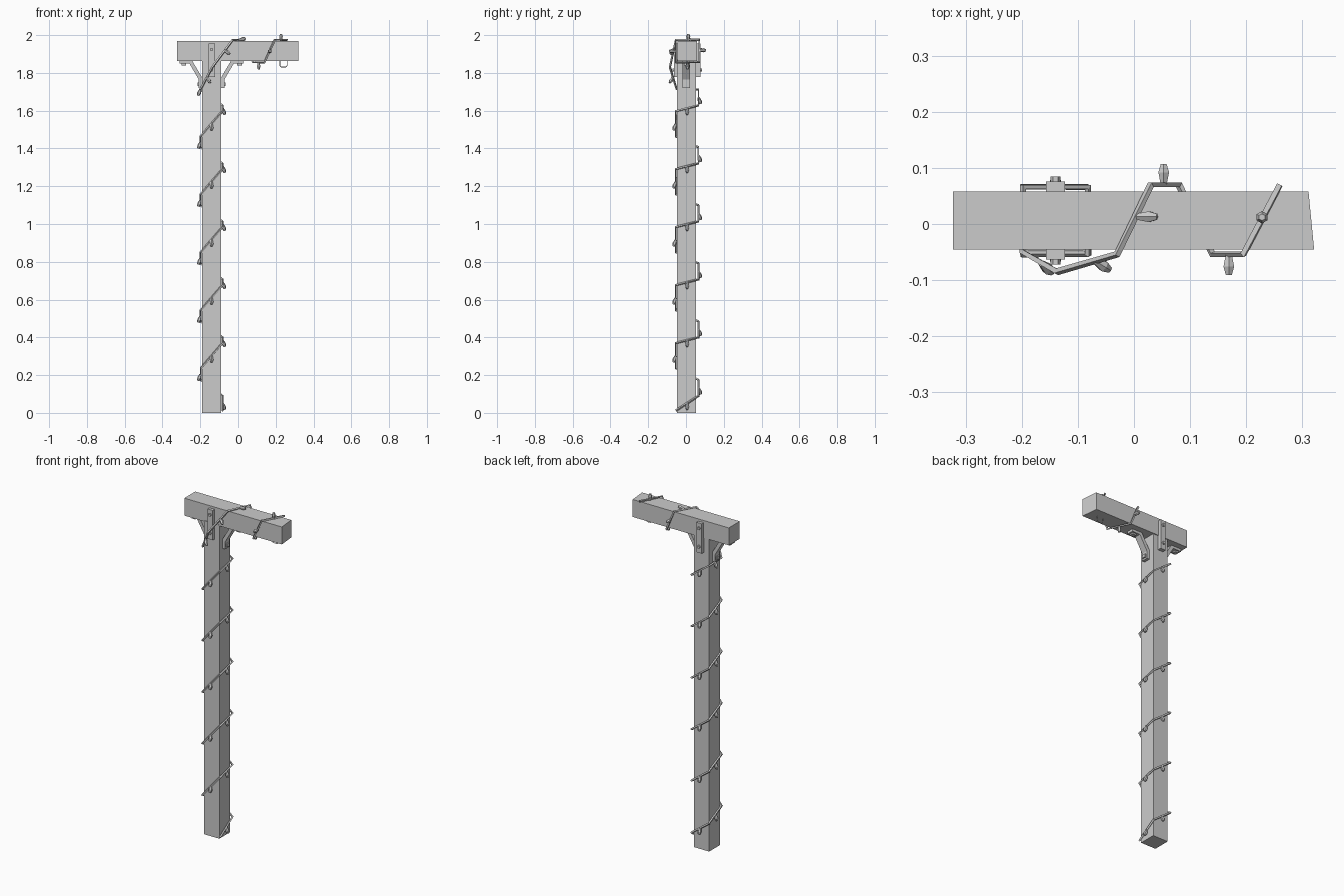
import bpy, bmesh
from mathutils import Vector

if "Cube" in bpy.data.objects:
    bpy.data.objects.remove(bpy.data.objects["Cube"])


def prism(name, corners, axis, lo, hi):
    """Extrude a 2D outline along x, y or z."""
    def put(p, t):
        a, b = p
        return {'x': (t, a, b), 'y': (a, t, b), 'z': (a, b, t)}[axis]
    bm = bmesh.new()
    low = [bm.verts.new(put(p, lo)) for p in corners]
    high = [bm.verts.new(put(p, hi)) for p in corners]
    n = len(corners)
    bm.faces.new(low)
    bm.faces.new(high)
    for i in range(n):
        bm.faces.new((low[i], low[(i + 1) % n], high[(i + 1) % n], high[i]))
    bmesh.ops.recalc_face_normals(bm, faces=bm.faces)
    return finish(name, bm)


def finish(name, bm):
    me = bpy.data.meshes.new(name)
    bm.to_mesh(me)
    bm.free()
    ob = bpy.data.objects.new(name, me)
    bpy.context.collection.objects.link(ob)
    return ob


def box(name, x0, x1, y0, y1, z0, z1):
    return prism(name, [(x0, y0), (x1, y0), (x1, y1), (x0, y1)], 'z', z0, z1)


def wire(name, points, radius):
    cu = bpy.data.curves.new(name, 'CURVE')
    cu.dimensions = '3D'
    cu.bevel_depth = radius
    cu.bevel_resolution = 0
    cu.use_fill_caps = True
    sp = cu.splines.new('POLY')
    sp.points.add(len(points) - 1)
    for p, co in zip(sp.points, points):
        p.co = (*co, 1)
    sp.use_smooth = False
    ob = bpy.data.objects.new(name, cu)
    bpy.context.collection.objects.link(ob)
    return ob


def bulb(pos, direction):
    """Faceted bulb: narrow socket, wide middle, blunt tip."""
    rot = Vector(direction).to_track_quat('Z', 'Y').to_matrix().to_4x4()
    bm = bmesh.new()
    for r1, r2, z0, z1 in ((.006, .011, 0, .022), (.011, .006, .022, .037)):
        new = bmesh.ops.create_cone(bm, cap_ends=False, segments=6,
                                    radius1=r1, radius2=r2, depth=z1 - z0)
        bmesh.ops.translate(bm, verts=new['verts'], vec=(0, 0, (z0 + z1) / 2))
    bmesh.ops.remove_doubles(bm, verts=bm.verts, dist=1e-5)
    bmesh.ops.holes_fill(bm, edges=bm.edges, sides=6)
    bmesh.ops.recalc_face_normals(bm, faces=bm.faces)
    bm.transform(rot)
    bmesh.ops.translate(bm, verts=bm.verts, vec=pos)
    finish("bulb", bm)


# post and crossbeam
PX = -0.14
box("post", PX - .05, PX + .05, -.048, .053, 0, 1.87)
prism("crossbeam", [(-.323, -.045), (.321, -.045), (.311, .058), (-.323, .058)],
      'z', 1.864, 1.968)

# bent diagonal braces either side of the post
for s in (-1, 1):
    outline = [(.05, 1.72), (.068, 1.72), (.068, 1.765), (.117, 1.849), (.17, 1.849),
               (.17, 1.865), (.103, 1.865), (.05, 1.775)]
    prism("brace", [(PX + s * x, z) for x, z in outline], 'y', -.018, .022)
    for x, z, w, h in ((.148, 1.846, .012, .006), (.07, 1.74, .005, .01)):
        box("brace_bolt", PX + s * x - w, PX + s * x + w, -.01, .014, z - h, z + h)

# joining plates with bolts, front and back
for y, s in ((-.045, -1), (.058, 1)):
    ys = sorted((y - s * .006, y + s * .018))
    box("joining_plate", PX - .017, PX + .017, *ys, 1.777, 1.955)
    for z in (1.815, 1.925):
        ring = [(PX + a * .009, z + b * .009) for a, b in
                ((1, 0), (.5, .87), (-.5, .87), (-1, 0), (-.5, -.87), (.5, -.87))]
        prism("plate_bolt", ring, 'y', *sorted((y + s * .01, y + s * .027)))

# light string: spiral around the post
L, R, F, B = -.198, -.082, -.054, .066
path = [(R, F, .012), (R, B, .09), (L, B, .175)]
for i in range(5):
    z = .235 + i * .307
    path += [(L, F, z), (R, F, z + .135), (R, B, z + .165), (L, B, z + .25)]
path[-1] = (L, B, 1.712)
spiral_count = len(path)

# string continues over and around the crossbeam
path += [(L, -.05, 1.715), (-.137, -.085, 1.83), (-.03, -.054, 1.973),
         (.03, .07, 1.977), (.08, .07, 1.857), (.14, -.054, 1.855),
         (.195, -.054, 1.975), (.26, .07, 1.975)]
wire("light_string", path, .0065)

# bulbs hang from the middle of each spiral run
for a, b in zip(path[:spiral_count], path[1:spiral_count]):
    mid = (Vector(a) + Vector(b)) / 2
    out = Vector((mid.x - PX, mid.y - .005, 0)).normalized()
    bulb(mid, out * .35 + Vector((0, 0, -1)))

# bulbs on the crossbeam run
for pos, d in (((L, .01, 1.714), (-.4, 0, -1)),
               ((-.165, -.07, 1.775), (.7, -.6, -1)),
               ((-.07, -.065, 1.92), (.8, -.5, -.6)),
               ((.005, .013, 1.975), (1, 0, .2)),
               ((.053, .07, 1.92), (0, 1, 0)),
               ((.11, .008, 1.856), (0, 0, -1)),
               ((.169, -.054, 1.915), (0, -1, 0)),
               ((.228, .012, 1.97), (0, 0, 1))):
    bulb(pos, d)

# small hanging staple under the long arm
wire("hanging_staple", [(.222, .005, 1.87), (.222, .005, 1.838), (.23, .005, 1.831),
                        (.253, .005, 1.831), (.261, .005, 1.838), (.261, .005, 1.87)], .002)
